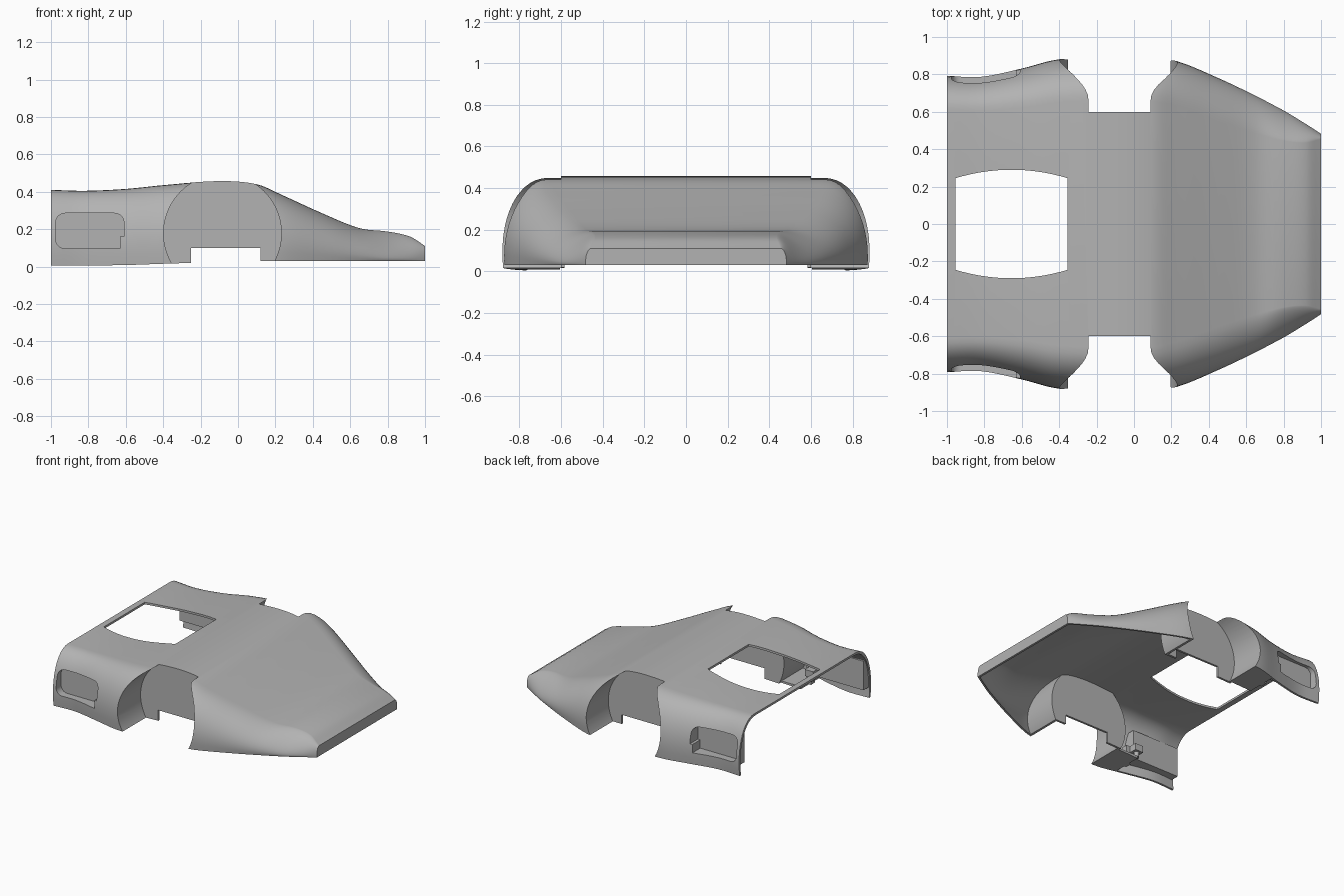
import bpy, bmesh, math
from mathutils import Vector

T = 0.016            # wall thickness
WELL = (-0.083, 0.178, 0.315)   # wheel arch centre x, z and radius

cube = bpy.data.objects.get("Cube")
if cube:
    bpy.data.objects.remove(cube, do_unlink=True)

grey = bpy.data.materials.new("plain_grey")
grey.use_nodes = True
grey.diffuse_color = (0.45, 0.45, 0.45, 1)
grey.node_tree.nodes["Principled BSDF"].inputs["Base Color"].default_value = grey.diffuse_color


def make(name, rings):
    """Closed solid lofted through equal rings of points."""
    bm = bmesh.new()
    loops = [[bm.verts.new(p) for p in ring] for ring in rings]
    n = len(loops[0])
    for a, b in zip(loops, loops[1:]):
        for i in range(n):
            j = (i + 1) % n
            bm.faces.new((a[i], a[j], b[j], b[i]))
    bm.faces.new(loops[0])
    bm.faces.new(loops[-1])
    bmesh.ops.recalc_face_normals(bm, faces=bm.faces)
    mesh = bpy.data.meshes.new(name)
    bm.to_mesh(mesh)
    bm.free()
    mesh.materials.append(grey)
    ob = bpy.data.objects.new(name, mesh)
    bpy.context.collection.objects.link(ob)
    return ob


def prism_y(name, profile, y0, y1):
    return make(name, [[(x, y, z) for x, z in profile] for y in (y0, y1)])


def prism_z(name, profile, z0, z1):
    return make(name, [[(x, y, z) for x, y in profile] for z in (z0, z1)])


def rect(x0, x1, z0, z1):
    return [(x0, z0), (x1, z0), (x1, z1), (x0, z1)]


def circle(cx, cz, r, n=72):
    return [(cx + r * math.cos(math.tau * i / n), cz + r * math.sin(math.tau * i / n))
            for i in range(n)]


def cut(target, cutter):
    mod = target.modifiers.new("cut", 'BOOLEAN')
    mod.operation = 'DIFFERENCE'
    mod.solver = 'EXACT'
    mod.object = cutter
    bpy.context.view_layer.objects.active = target
    bpy.ops.object.modifier_apply(modifier=mod.name)
    bpy.data.objects.remove(cutter, do_unlink=True)


# Stations along the body: x, half width, roof, shoulder width, roundness, bottom
STATIONS = [Vector(s) for s in (
    (-1.0, .81, .41, .20, 2.2, .005),
    (-.82, .805, .405, .20, 2.2, .006),
    (-.6, .85, .415, .23, 2.2, .008),
    (-.4, .90, .435, .25, 2.2, .015),
    (-.1, .91, .457, .25, 2.2, .024),
    (.1, .905, .44, .25, 2.2, .03),
    (.23, .89, .385, .26, 2.2, .03),
    (.45, .80, .285, .25, 2.1, .03),
    (.65, .705, .205, .22, 1.8, .03),
    (.8, .625, .187, .18, 1.4, .03),
    (.92, .545, .16, .11, 1.5, .03),
    (1.0, .485, .11, .03, 2.0, .03))]


def spline(steps=5):
    out = []
    for i in range(len(STATIONS) - 1):
        p1, p2 = STATIONS[i], STATIONS[i + 1]
        p0, p3 = STATIONS[max(i - 1, 0)], STATIONS[min(i + 2, len(STATIONS) - 1)]
        d = p2[0] - p1[0]
        m1 = (p2 - p0) * (d / (p2[0] - p0[0]))
        m2 = (p3 - p1) * (d / (p3[0] - p1[0]))
        for k in range(steps):
            t = k / steps
            q = (p1 * (2*t**3 - 3*t*t + 1) + m1 * (t**3 - 2*t*t + t)
                 + p2 * (3*t*t - 2*t**3) + m2 * (t**3 - t*t))
            q[0] = p1[0] + d * t
            out.append(q)
    return out + [STATIONS[-1]]


def section(s, inset=0.0, skirt=None, x=None, n=14):
    """Half superellipse shoulders joined by a flat roof."""
    _, w, h, r, power, low = s
    x = s[0] if x is None else x
    half = []
    for i in range(n + 1):
        a = math.pi / 2 * i / n
        y = w - inset - r + r * math.cos(a) ** (2 / power)
        y -= 0.025 * (1 - i / n) ** 4 * min(1, r / 0.2)
        half.append((y, low + (h - inset - low) * math.sin(a) ** (2 / power)))
    if skirt is not None:
        half.insert(0, (half[0][0], skirt))
    return [(x, y, z) for y, z in half] + [(x, -y, z) for y, z in reversed(half)]


# Outer body and the hollow inside it
line = spline()
body = make("body_shell", [section(s) for s in line])
hollow_rings = [section(line[0], T, -0.2, x=-1.1)]
hollow_rings += [section(s, T, -0.2) for s in line[:-1]]
hollow_rings.append(section(line[-1], T, -0.2, x=1 - T))
hollow = make("hollow", hollow_rings)

# Side window outline: rounded, with a square notch in the lower front corner
X0, X1, Z0, Z1, RAD = -0.975, -0.61, 0.097, 0.285, 0.05
window = []
for cx, cz, start in ((X1 - RAD, Z1 - RAD, 0), (X0 + RAD, Z1 - RAD, 90), (X0 + RAD, Z0 + RAD, 180)):
    for k in range(9):
        a = math.radians(start + 90 * k / 8)
        window.append((cx + RAD * math.cos(a), cz + RAD * math.sin(a)))
window += [(X1 - .02, Z0), (X1 - .02, .16), (X1, .16)]
pocket = rect(X0 - T, X1 + T, Z0 - T, Z1 + T)

# Keep material around the wheel wells, window pockets and floor ledges
cx, cz, rad = WELL
for s in (1, -1):
    cut(hollow, prism_y("well_wall", circle(cx, cz, rad + T), s * (0.6 - T), s * 1.2))
    cut(hollow, prism_y("pocket_wall", pocket, s * (0.73 - T), s * 1.2))
    cut(hollow, prism_y("ledge", rect(-.54, -.3, -.3, .03), s * .605, s * 1.2))
cut(body, hollow)

# Openings in the shell
for s in (1, -1):
    cut(body, prism_y("well_hole", circle(cx, cz, rad), s * 0.6, s * 1.3))
    cut(body, prism_y("axle_notch", rect(-.25, .12, -.3, .1), s * .5, s * .7))
    cut(body, prism_y("window_hole", window, s * 0.73, s * 1.3))

# Roof opening with bowed sides
bow = []
for i in range(17):
    u = i / 8 - 1
    bow.append((-.655 + .3 * u, .29 - .045 * u * u))
bow += [(x, -y) for x, y in reversed(bow)]
cut(body, prism_z("roof_hole", bow, 0.32, 0.6))

# Small clips with pins inside the rear
parts = [body]
for s, side in ((1, "left"), (-1, "right")):
    parts.append(prism_y(side + "_clip", rect(-.62, -.55, .10, .15), s * .64, s * .75))
    parts.append(prism_z(side + "_clip_pin", circle(-.585, s * .67, .018, 20), .06, .11))
    parts.append(prism_y(side + "_clip_post", rect(-.56, -.52, .012, .15), s * .70, s * .75))

bpy.ops.object.select_all(action='DESELECT')
for ob in parts:
    ob.select_set(True)
bpy.context.view_layer.objects.active = body
bpy.ops.object.shade_smooth_by_angle(angle=math.radians(32))
